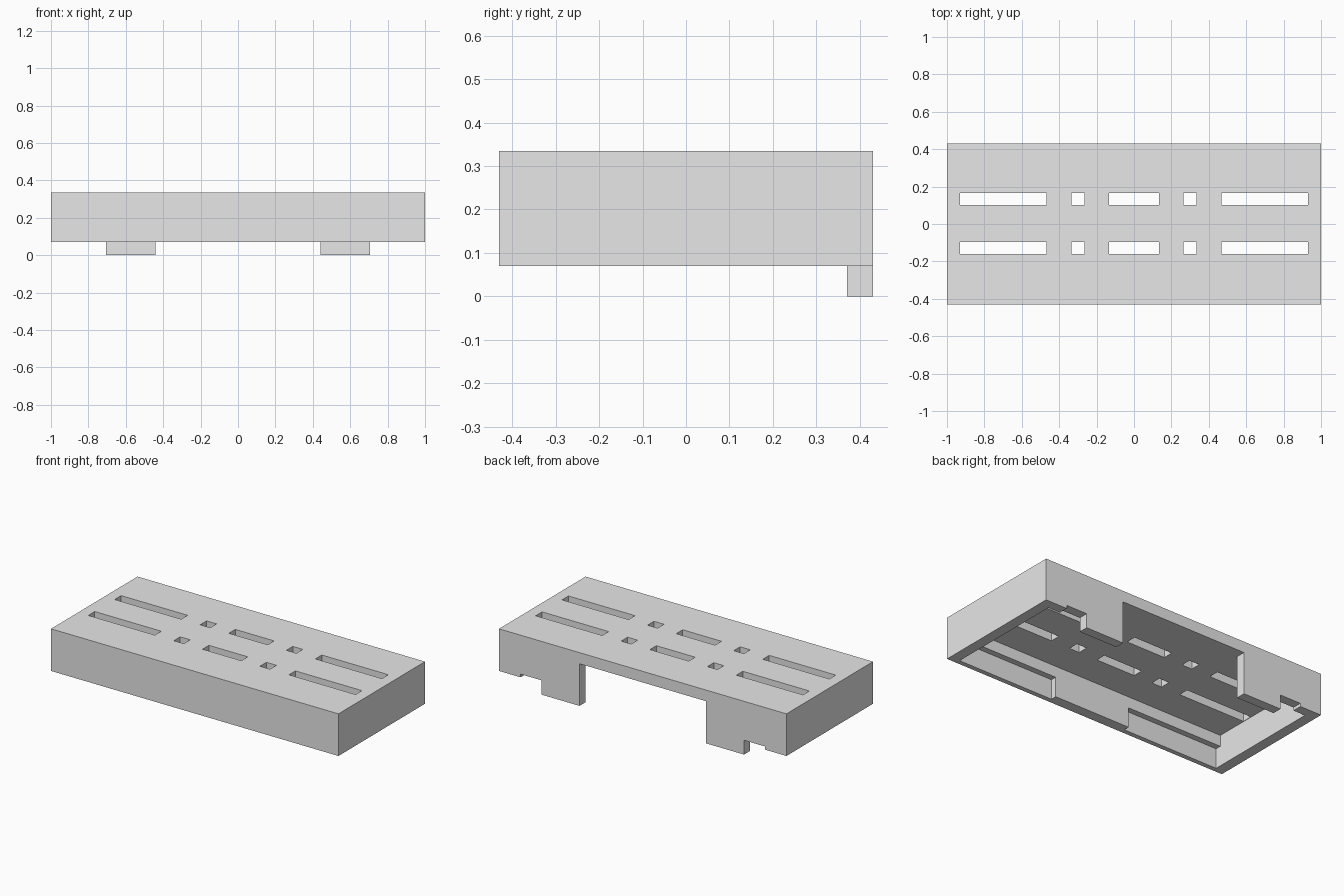
import bpy

cube = bpy.data.objects.get("Cube")
if cube:
    bpy.data.objects.remove(cube, do_unlink=True)

# Single plain grey
GREY = (0.8, 0.8, 0.8, 1.0)
mat = bpy.data.materials.new("plain_grey")
mat.use_nodes = True
mat.diffuse_color = GREY
mat.node_tree.nodes["Principled BSDF"].inputs["Base Color"].default_value = GREY


def box(name, x, y, z):
    """Box from (min, max) pairs along each axis."""
    size = [b - a for a, b in (x, y, z)]
    centre = [(a + b) / 2 for a, b in (x, y, z)]
    bpy.ops.mesh.primitive_cube_add(size=1)
    ob = bpy.context.object
    ob.name = name
    for v in ob.data.vertices:
        v.co = [c * s + m for c, s, m in zip(v.co, size, centre)]
    return ob


def cut(target, x, y, z):
    """Remove a box-shaped volume from the target."""
    cutter = box("cutter", x, y, z)
    cutter.hide_render = True
    mod = target.modifiers.new("cut", 'BOOLEAN')
    mod.operation = 'DIFFERENCE'
    mod.solver = 'EXACT'
    mod.object = cutter
    bpy.context.view_layer.objects.active = target
    bpy.ops.object.modifier_apply(modifier=mod.name)
    mesh = cutter.data
    bpy.data.objects.remove(cutter, do_unlink=True)
    bpy.data.meshes.remove(mesh)


def cut_pair(target, x, y, z):
    """Same cut on both sides of x = 0."""
    cut(target, x, y, z)
    cut(target, (-x[1], -x[0]), y, z)


LOW = -0.2                     # cutters start below the model
RIM, CEILING, TOP = 0.07, 0.265, 0.335
BACK_INNER, BACK_OUT = 0.37, 0.6

# Solid block, including the height of the rear feet
cover = box("slotted_cover", (-1, 1), (-0.43, 0.43), (0, TOP))

# Raise the rim everywhere except along the back wall
cut(cover, (-1.2, 1.2), (-0.6, BACK_INNER), (LOW, RIM))

# Main hollow under the top plate
cut(cover, (-0.933, 0.933), (-0.363, BACK_INNER), (LOW, CEILING))

# Back wall: outer rim, notches beside the feet, wide middle opening
cut_pair(cover, (0.78, 1.2), (0.3, BACK_OUT), (LOW, RIM))
cut_pair(cover, (0.705, 0.85), (0.3, BACK_OUT), (LOW, 0.09))
cut(cover, (-0.44, 0.44), (0.3, BACK_OUT), (LOW, CEILING))

# Recesses inside the front wall, leaving a thick middle block
cut_pair(cover, (0.265, 0.933), (-0.40, -0.3), (LOW, 0.195))

# Two rows of slots through the top plate
for row in ((0.102, 0.166), (-0.16, -0.096)):
    cut(cover, (-0.135, 0.135), row, (0.2, 0.5))
    cut_pair(cover, (0.265, 0.335), row, (0.2, 0.5))
    cut_pair(cover, (0.467, 0.93), row, (0.2, 0.5))

cover.data.materials.clear()
cover.data.materials.append(mat)
for p in cover.data.polygons:
    p.material_index = 0
    p.use_smooth = False
